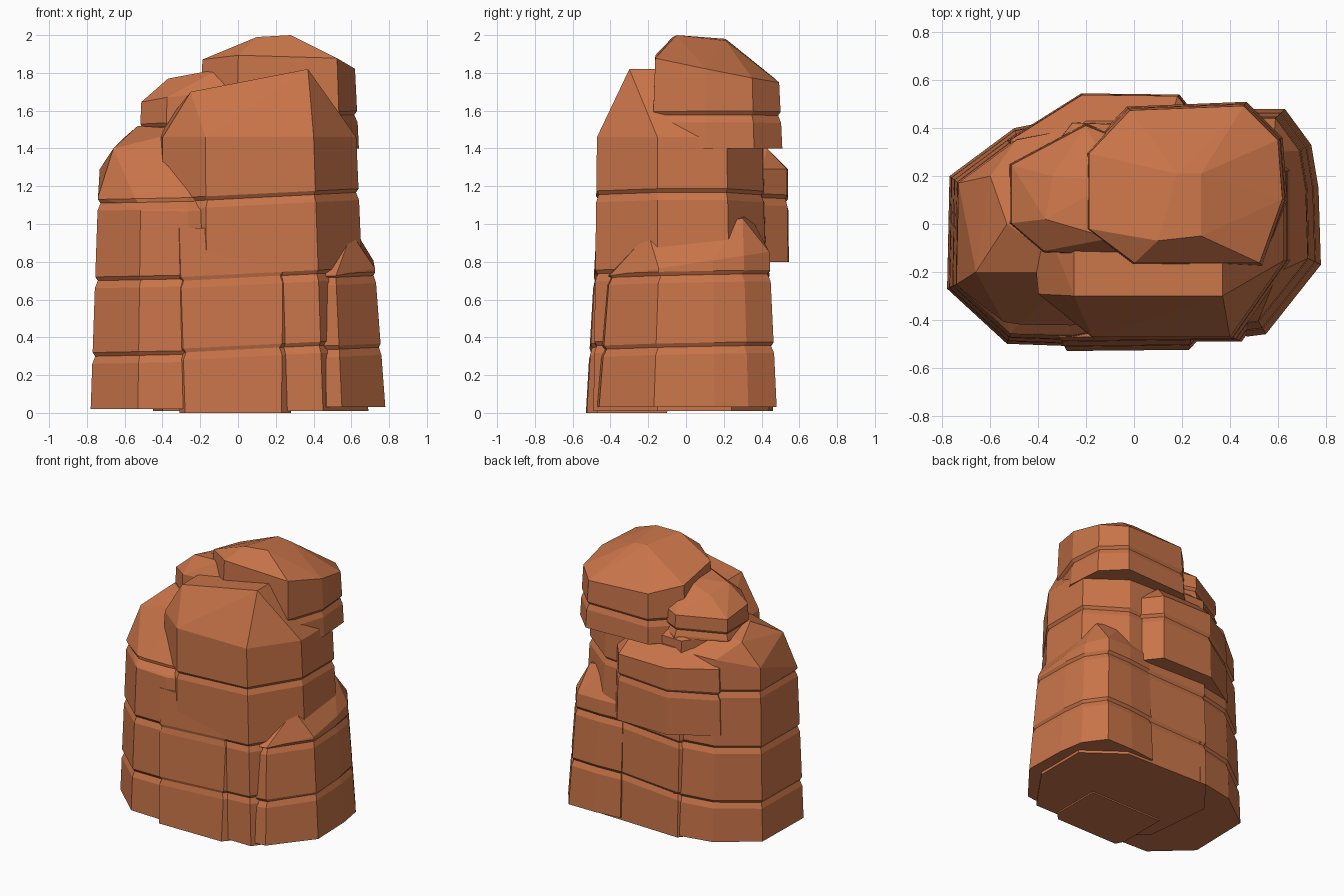
import bpy
import bmesh
from mathutils import Vector

default_cube = bpy.data.objects.get("Cube")
if default_cube:
    bpy.data.objects.remove(default_cube, do_unlink=True)

# Single sandstone colour
sandstone = bpy.data.materials.new("sandstone")
sandstone.use_nodes = True
colour = (.58, .175, .066, 1)
sandstone.diffuse_color = colour
sandstone.node_tree.nodes["Principled BSDF"].inputs["Base Color"].default_value = colour


def middle(outline):
    """Average point of a plan outline."""
    return sum((Vector(p) for p in outline), Vector((0, 0))) / len(outline)


def ring(outline, height, scale=1, tilt=(0, 0), shift=(0, 0)):
    """Copy of a plan outline at a height, scaled about its middle and tilted."""
    centre = middle(outline)
    points = []
    for p in outline:
        offset = (Vector(p) - centre) * scale
        plan = centre + offset + Vector(shift)
        points.append((plan.x, plan.y, height + offset.dot(Vector(tilt))))
    return points


def cut_groove(bm, centre, height, tilt, depth=.016):
    """Cut a shallow V-shaped weathering line around the rock."""
    normal = Vector((-tilt[0], -tilt[1], 1))
    for level, push in ((-.035, 0), (.025, 0), (.005, depth)):
        cut = bmesh.ops.bisect_plane(
            bm, geom=bm.verts[:] + bm.edges[:] + bm.faces[:],
            plane_co=(0, 0, height + level), plane_no=normal)
        for item in cut["geom_cut"]:
            if isinstance(item, bmesh.types.BMVert):
                inward = (centre - item.co.xy).normalized() * push
                item.co.x += inward.x
                item.co.y += inward.y


def rock(name, outline, base, shoulder, crown, grooves=(), tilt=(.05, 0)):
    """Faceted rock: base outline, shoulder ring and crown points in one hull."""
    bm = bmesh.new()
    for point in ring(outline, base) + ring(outline, **shoulder) + list(crown):
        bm.verts.new(point)
    hull = bmesh.ops.convex_hull(bm, input=bm.verts[:])
    spare = set(hull["geom_interior"] + hull["geom_unused"])
    bmesh.ops.delete(bm, geom=[g for g in spare if isinstance(g, bmesh.types.BMVert)],
                     context="VERTS")
    bmesh.ops.dissolve_limit(bm, angle_limit=.06, verts=bm.verts[:], edges=bm.edges[:])
    for height in grooves:
        cut_groove(bm, middle(outline), height, tilt)
    bmesh.ops.recalc_face_normals(bm, faces=bm.faces[:])
    mesh = bpy.data.meshes.new(name)
    bm.to_mesh(mesh)
    bm.free()
    mesh.materials.append(sandstone)
    obj = bpy.data.objects.new(name, mesh)
    bpy.context.scene.collection.objects.link(obj)
    return obj


# Tall central pillar
rock("main_pillar",
     [(-.16, -.49), (.45, -.49), (.69, -.15), (.69, .24),
      (.42, .44), (-.25, .46), (-.45, .2), (-.4, -.3)],
     base=.01,
     shoulder=dict(height=1.46, scale=.94, shift=(-.03, -.01)),
     crown=[(-.25, -.3, 1.7), (.37, -.3, 1.82), (.37, -.1, 1.82),
            (-.25, 0, 1.7), (.3, .2, 1.7)],
     grooves=(.33, .71, 1.13))

# Lower pillar on the -x side
rock("side_pillar",
     [(-.78, -.27), (-.53, -.5), (-.25, -.51), (-.1, -.48),
      (0, 0), (-.2, .46), (-.5, .4), (-.77, .2)],
     base=.02,
     shoulder=dict(height=1.2, scale=.9, tilt=(0, .35)),
     crown=[(-.66, -.2, 1.4), (-.53, 0, 1.52), (-.25, -.2, 1.5),
            (-.3, .2, 1.5), (-.6, .2, 1.46)],
     grooves=(.31, .71, 1.12), tilt=(.02, 0))

# Short buttress on the +x side
rock("low_buttress",
     [(.47, -.47), (.55, -.46), (.78, -.17), (.77, .15), (.74, .33),
      (.63, .48), (.42, .48), (.22, .46), (.2, 0)],
     base=.03,
     shoulder=dict(height=.8, scale=.9, tilt=(0, .15), shift=(-.03, 0)),
     crown=[(.6, -.2, .95), (.58, .3, 1.03), (.4, .33, 1.06), (.4, -.2, .95)],
     grooves=(.33, .71), tilt=(.02, .02))

# Leaning slab at the foot of the front
rock("front_slab",
     [(-.28, -.53), (.23, -.525), (.28, -.47), (.28, -.1), (-.31, -.1), (-.31, -.47)],
     base=0,
     shoulder=dict(height=.98, scale=1.08, shift=(-.01, .07)),
     crown=[],
     grooves=(.33, .71))

# Overhanging slab at the back
rock("back_slab",
     [(.19, .54), (-.22, .545), (-.53, .35), (-.5, .1), (.2, .1), (.3, .4)],
     base=.8,
     shoulder=dict(height=1.29, scale=.97),
     crown=[(.15, .43, 1.4), (-.2, .43, 1.4), (-.4, .3, 1.39), (.1, .1, 1.4)],
     grooves=(1.12,))

# Small boulder resting behind the pillars
rock("small_boulder",
     [(-.52, .25), (-.52, 0), (-.38, -.12), (0, -.15), (.1, .3), (-.2, .42)],
     base=1.46,
     shoulder=dict(height=1.66, scale=.97, tilt=(.1, -.1)),
     crown=[(-.37, .02, 1.77), (-.1, -.06, 1.82), (-.08, .18, 1.81), (-.34, .2, 1.74)],
     grooves=(1.53,))

# Large overhanging cap boulder
rock("cap_boulder",
     [(-.21, .3), (-.21, -.03), (-.01, -.18), (.54, -.18),
      (.64, .1), (.62, .36), (.47, .51), (-.03, .49)],
     base=1.4,
     shoulder=dict(height=1.82, scale=.95, tilt=(-.03, -.2)),
     crown=[(.1, -.07, 1.99), (.28, -.05, 2), (.28, .21, 1.97), (.18, .21, 1.98)],
     grooves=(1.56,), tilt=(.02, 0))
